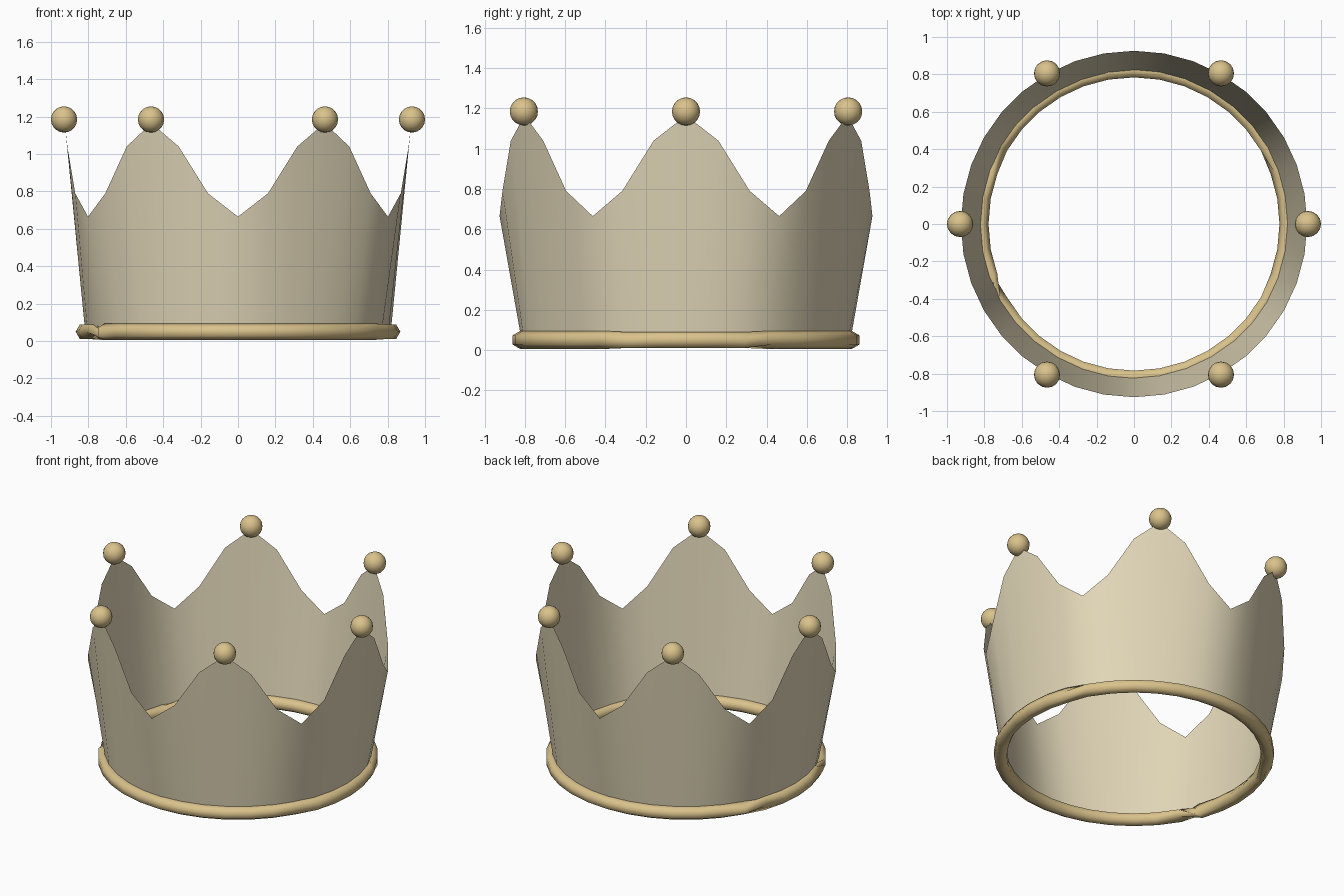
import bpy, bmesh
from math import sin, cos, pi, radians

if "Cube" in bpy.data.objects:
    bpy.data.objects.remove(bpy.data.objects["Cube"])

N = 36  # steps around the crown


def material(name, color):
    m = bpy.data.materials.new(name)
    m.diffuse_color = color
    m.use_nodes = True
    m.node_tree.nodes["Principled BSDF"].inputs["Base Color"].default_value = m.diffuse_color
    return m


def add_object(name, bm, mat):
    me = bpy.data.meshes.new(name)
    bm.to_mesh(me)
    bm.free()
    for p in me.polygons:
        p.use_smooth = True
    me.materials.append(mat)
    ob = bpy.data.objects.new(name, me)
    bpy.context.collection.objects.link(ob)
    return ob


pale_gold = material("pale_gold", (0.76, 0.68, 0.48, 1))
gold = material("gold", (0.70, 0.54, 0.26, 1))

# Flared wall: one thin sheet with a wavy six-pointed top edge
bm = bmesh.new()
low, high = [], []
for i in range(N):
    a = 2 * pi * i / N
    top = 0.915 + 0.25 * cos(6 * a)
    low.append(bm.verts.new((0.817 * cos(a), 0.817 * sin(a), 0.05)))
    high.append(bm.verts.new((0.926 * cos(a), 0.926 * sin(a), top)))
for i in range(N):
    j = (i + 1) % N
    bm.faces.new((low[i], low[j], high[j], high[i]))
add_object("crown_wall", bm, pale_gold)


# Base rim: six-sided tube that twists near the left and right sides
def twist(deg):
    if deg < 25 or deg > 335:
        return 0
    return radians(120 if 155 < deg < 205 else 30)


bm = bmesh.new()
SIDES = 6
rings = []
for i in range(N):
    a = 2 * pi * i / N
    t = twist(360 * i / N)
    ring = []
    for k in range(SIDES):
        b = 2 * pi * k / SIDES + t
        r = 0.823 + 0.045 * cos(b)
        ring.append(bm.verts.new((r * cos(a), r * sin(a), 0.05 + 0.045 * sin(b))))
    rings.append(ring)
for i in range(N):
    p, q = rings[i], rings[(i + 1) % N]
    for k in range(SIDES):
        m = (k + 1) % SIDES
        bm.faces.new((p[k], q[k], q[m], p[m]))
add_object("base_rim", bm, gold)

# Ball on each point
for i in range(6):
    a = i * pi / 3
    bm = bmesh.new()
    bmesh.ops.create_uvsphere(bm, u_segments=16, v_segments=10, radius=0.07)
    ball = add_object(f"point_ball_{i + 1}", bm, gold)
    ball.location = (0.93 * cos(a), 0.93 * sin(a), 1.185)
